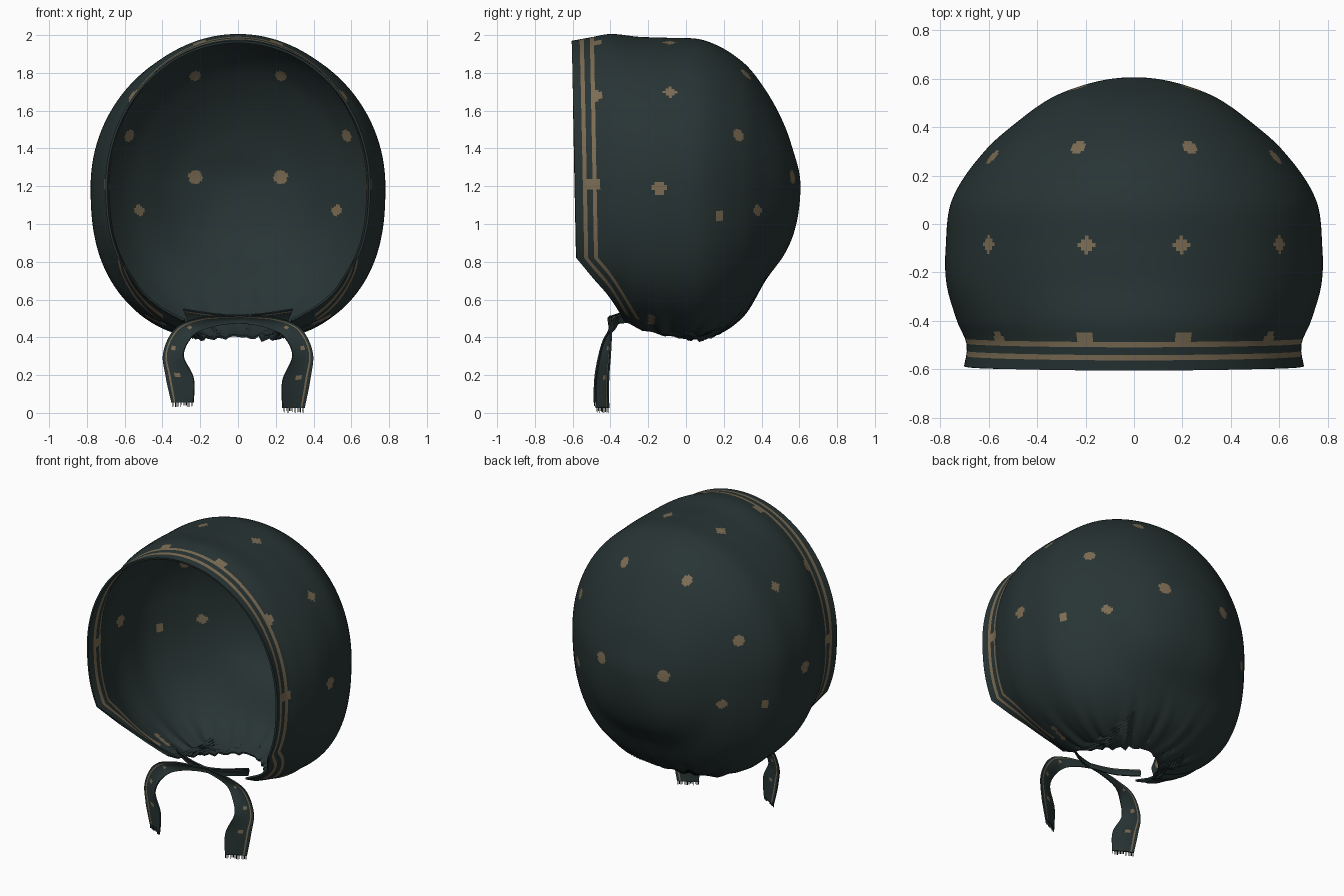
import bpy, bmesh, math, random
from mathutils import Vector, kdtree

if "Cube" in bpy.data.objects:
    bpy.data.objects.remove(bpy.data.objects["Cube"])

random.seed(4)


def material(name, rgb):
    m = bpy.data.materials.new(name)
    m.diffuse_color = (*rgb, 1)
    m.use_nodes = True
    m.node_tree.nodes["Principled BSDF"].inputs["Base Color"].default_value = m.diffuse_color
    return m


CLOTH = material("dark teal cloth", (0.021, 0.034, 0.034))
TAN = material("tan print", (0.20, 0.15, 0.088))


def finish(name, bm, thickness):
    """Turn a one-sided sheet into a thin smooth cloth object."""
    me = bpy.data.meshes.new(name)
    bm.to_mesh(me)
    bm.free()
    me.materials.append(CLOTH)
    me.materials.append(TAN)
    ob = bpy.data.objects.new(name, me)
    bpy.context.collection.objects.link(ob)
    bpy.ops.object.select_all(action='DESELECT')
    ob.select_set(True)
    bpy.context.view_layer.objects.active = ob
    if thickness:
        mod = ob.modifiers.new("thickness", 'SOLIDIFY')
        mod.thickness = thickness
        mod.offset = 0
        bpy.ops.object.modifier_apply(modifier=mod.name)
    bpy.ops.object.shade_smooth_by_angle(angle=math.radians(50))
    return ob


def hermite(keys, t):
    """Smooth interpolation through rows (t, v1, v2, ...) sorted by t."""
    n = len(keys)
    t = min(max(t, keys[0][0]), keys[-1][0])
    i = 0
    while i < n - 2 and t > keys[i + 1][0]:
        i += 1

    def slope(k, c):
        a, b = keys[max(k - 1, 0)], keys[min(k + 1, n - 1)]
        return (b[c] - a[c]) / (b[0] - a[0])

    k0, k1 = keys[i], keys[i + 1]
    h = k1[0] - k0[0]
    u = (t - k0[0]) / h
    return [(2*u**3 - 3*u**2 + 1) * k0[c] + (u**3 - 2*u**2 + u) * h * slope(i, c)
            + (3*u**2 - 2*u**3) * k1[c] + (u**3 - u**2) * h * slope(i + 1, c)
            for c in range(1, len(k0))]


# ---- hood: cross-sections along y (y, half width, top z, bottom z)
SECTIONS = [(-.61, .70, 1.963, .50), (-.5, .685, 1.983, .50), (-.4, .725, 2.0, .50),
            (-.25, .768, 1.985, .43), (-.1, .772, 1.98, .40), (.1, .745, 1.965, .40),
            (.3, .61, 1.85, .52), (.42, .475, 1.70, .71), (.52, .33, 1.51, .85),
            (.57, .20, 1.36, .97), (.6, 0, 1.2, 1.2)]
BACK, MID = .6, 1.2


def to_q(y):
    return math.sqrt(max(BACK - y, 0))


KEYS = sorted((to_q(y), a, t, b) for y, a, t, b in SECTIONS)


def outline(ang, a, top, bottom):
    c, s = math.cos(ang), math.sin(ang)
    if s >= 0:
        return a * c, MID + (top - MID) * s
    return (math.copysign(abs(c) ** .8, c) * a, MID - (MID - bottom) * abs(s) ** .8)


def rim(ang):
    """Depth of the face opening, running back around the neck hole."""
    x, z = outline(ang, .70, 1.96, .50)
    if z > .82:
        return -.605 + .02 * (2 - z), z
    y = -.58 + (.82 - z) * .86
    if abs(x) < .26:
        y += .42 * math.sqrt(1 - (x / .26) ** 2)
    return y, z


def hood_point(ang, q):
    a, top, bottom = hermite(KEYS, q)
    y = BACK - q * q
    x, z = outline(ang, a, top, bottom)
    # gathered folds that fade out upwards
    if z < .8:
        f = ((.8 - z) / .4) ** 2 * min(1, max(0, (y + .5) / .2))
        w = math.atan2(y + .1, x)
        fold = math.sin(19 * w) + .6 * math.sin(31 * w + 1)
        z += .010 * f * fold
        x *= 1 + .012 * f * fold
    return Vector((x, y, z))


SEG, ROWS = 320, 110
OFFSETS = (0, .042, .064, .096, .118)      # hem rows holding the two stripes
bm = bmesh.new()
grid, rim_z = [], []
for i in range(SEG):
    ang = 2 * math.pi * (i + .5) / SEG
    y0, z0 = rim(ang)
    rim_z.append(z0)
    qs = [to_q(y0 + o) for o in OFFSETS]
    qs += [qs[-1] * (1 - k / ROWS) for k in range(1, ROWS)]
    grid.append([bm.verts.new(hood_point(ang, q)) for q in qs])
pole = bm.verts.new((0, BACK, MID))
for i in range(SEG):
    A, B = grid[i], grid[(i + 1) % SEG]
    for j in range(len(A) - 1):
        f = bm.faces.new((A[j], A[j + 1], B[j + 1], B[j]))
        if j in (1, 3) and rim_z[i] > .56:
            f.material_index = 1
    bm.faces.new((A[-1], pole, B[-1]))

# printed dots, mirrored left and right (x, y, z, radius)
DOTS = [(.225, .56, 1.25, .038), (.225, .32, 1.79, .033), (.59, .29, 1.47, .032),
        (.53, .39, 1.07, .030), (.70, .18, 1.05, .026), (.77, -.14, 1.2, .034),
        (.60, -.09, 1.70, .033), (.205, -.09, 1.97, .033), (.20, -.485, 1.95, .036),
        (.56, -.48, 1.68, .034), (.69, -.48, 1.22, .034),
        (.40, -.18, .48, .022), (.43, -.18, .51, .022), (.46, -.18, .54, .022)]
bm.faces.ensure_lookup_table()
bm.faces.index_update()
tree = kdtree.KDTree(len(bm.faces))
for f in bm.faces:
    tree.insert(f.calc_center_median(), f.index)
tree.balance()
for x, y, z, r in DOTS:
    for s in (1, -1):
        spot = tree.find((s * x, y, z))[0]
        for _, idx, _ in tree.find_range(spot, r):
            bm.faces[idx].material_index = 1
bmesh.ops.recalc_face_normals(bm, faces=bm.faces[:])
finish("bonnet_hood", bm, .012)

# ---- ties: outer and inner ribbon edges for the right side
EDGES = [(-.29, -.29, .55, -.26, -.25, .48), (-.12, -.35, .525, -.12, -.33, .475),
         (.05, -.38, .515, .05, -.36, .47), (.20, -.40, .505, .18, -.38, .44),
         (.33, -.395, .45, .25, -.42, .395), (.395, -.40, .32, .288, -.45, .30),
         (.383, -.41, .18, .236, -.47, .17), (.352, -.41, .025, .235, -.475, .025)]
TIE_KEYS = [(k, *e) for k, e in enumerate(EDGES)]
COLS = (0, .12, .19, .34, .42, .56, .8, 1)
STEPS = 84


def tie(name, side, lift, dy):
    bm = bmesh.new()
    rows = []
    for k in range(STEPS + 1):
        t = 7 * k / STEPS
        e = hermite(TIE_KEYS, t)
        a, b = Vector(e[:3]), Vector(e[3:])
        row = []
        for c in COLS:
            p = a.lerp(b, c)
            p.y += dy + .008 * math.sin(c * math.pi)
            p.z += lift * max(0, t - 5) / 2
            p.x *= side
            row.append(bm.verts.new(p))
        rows.append(row)
    for k in range(STEPS):
        for j in range(len(COLS) - 1):
            f = bm.faces.new((rows[k][j], rows[k][j + 1], rows[k + 1][j + 1], rows[k + 1][j]))
            # edge stripe and a row of small dots
            if j == 1 or (j in (3, 4) and k > 30 and k % 14 < 2):
                f.material_index = 1
    bmesh.ops.recalc_face_normals(bm, faces=bm.faces[:])
    finish(name, bm, .008)

    # frayed threads along the cut end
    bm = bmesh.new()
    a, b = Vector(EDGES[-1][:3]), Vector(EDGES[-1][3:])
    for n in range(14):
        p = a.lerp(b, (n + .5) / 14)
        p.y += dy
        low = lift + (0 if n % 5 == 0 else random.uniform(0, .012))
        top = lift + .03
        w = .0018
        box = bmesh.ops.create_cube(bm, size=1)["verts"]
        for v in box:
            v.co = Vector((side * p.x + v.co.x * 2 * w, p.y + v.co.y * 2 * w,
                           top if v.co.z > 0 else low))
    finish(name + "_fringe", bm, 0)


tie("right_tie", 1, 0, 0)
tie("left_tie", -1, .03, -.012)
